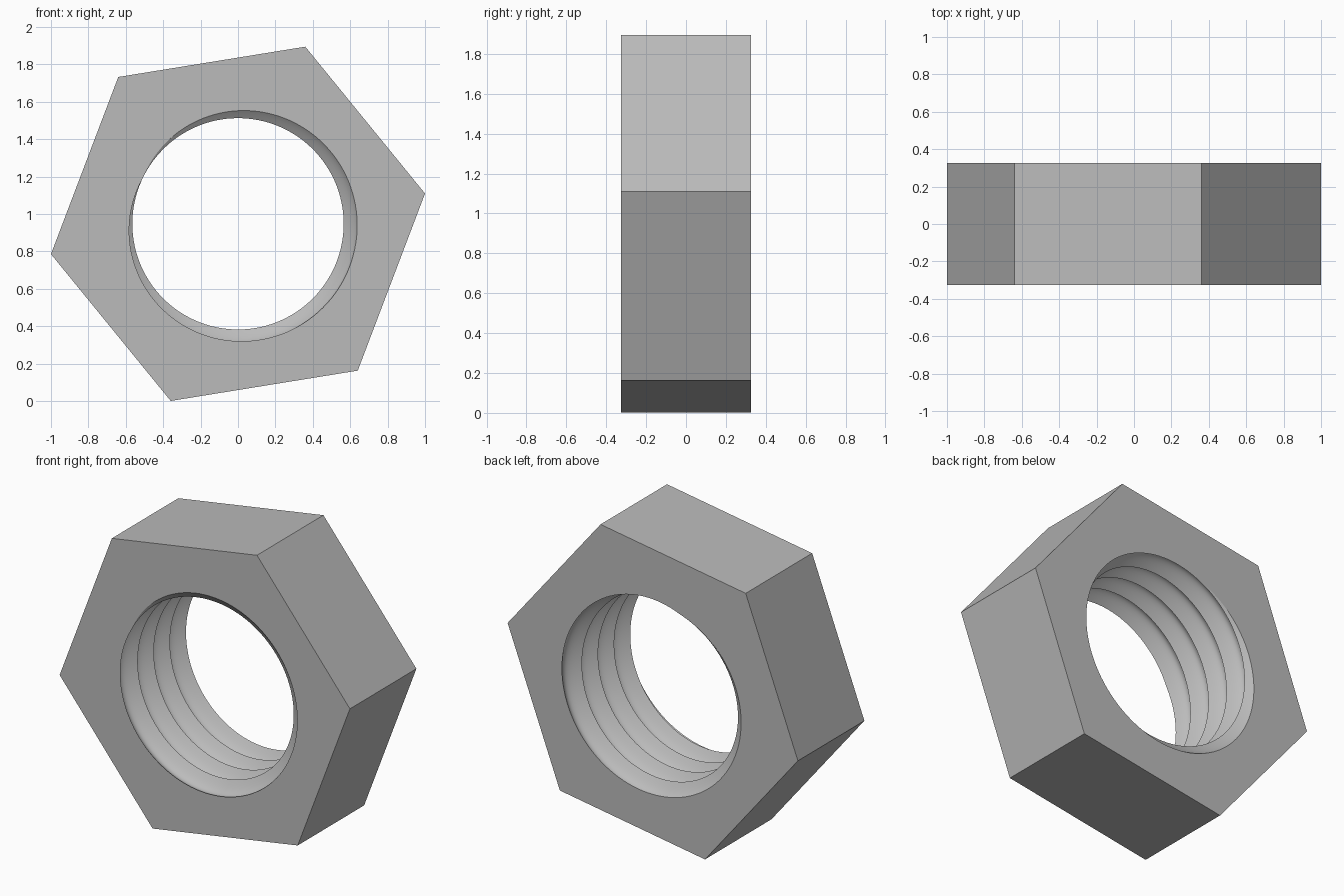
import bpy, bmesh, math

if "Cube" in bpy.data.objects:
    bpy.data.objects.remove(bpy.data.objects["Cube"])

H = 0.327                     # half thickness
CZ = 0.948                    # height of the hole axis
R_HEX = 1.013                 # corner radius
ROT = math.radians(9.2)       # angle of the first corner
R_MIN, DEPTH = 0.565, 0.074   # crest radius and thread depth
TURNS = 4.128
PITCH = 2 * H / TURNS
START = math.radians(25)      # thread phase at the front face
N, K = 120, 16                # columns round the hole, rows per thread turn
TAU = 2 * math.pi


def hex_radius(a):
    """Distance from the axis to the hexagon side; a is measured from a corner."""
    m = a % (math.pi / 3)
    return R_HEX * math.cos(math.pi / 6) / math.cos(m - math.pi / 6)


def point(bm, r, t, y):
    return bm.verts.new((r * math.cos(t), y, CZ + r * math.sin(t)))


bm = bmesh.new()

# One column per angle: outer front, thread rows following the helix, outer back
columns = []
for i in range(N + 1):
    a = TAU * (i % N) / N
    t = ROT + TAU * i / N
    col = [point(bm, hex_radius(a), t, -H)]
    for k in range(7 * K + 1):
        y = -H + PITCH * (TAU * k / K - t - START) / TAU
        y = max(-H, min(H, y))
        phase = t + START + TAU * (y + H) / PITCH
        r = R_MIN + DEPTH * abs(math.cos(phase / 2))   # round valley, sharp crest
        col.append(point(bm, r, t, y))
    col.append(point(bm, hex_radius(a), t, H))
    columns.append(col)

# Skin neighbouring columns, closing each one along the hexagon side
for c0, c1 in zip(columns, columns[1:]):
    n = len(c0)
    for j in range(n):
        q = (j + 1) % n
        bm.faces.new((c0[j], c0[q], c1[q], c1[j]))

bmesh.ops.remove_doubles(bm, verts=bm.verts[:], dist=1e-5)
bmesh.ops.recalc_face_normals(bm, faces=bm.faces[:])

mesh = bpy.data.meshes.new("hex_nut")
bm.to_mesh(mesh)
bm.free()
nut = bpy.data.objects.new("hex_nut", mesh)
bpy.context.collection.objects.link(nut)

# Plain grey metal
mat = bpy.data.materials.new("grey_metal")
mat.diffuse_color = (0.5, 0.5, 0.5, 1)
mat.use_nodes = True
mat.node_tree.nodes["Principled BSDF"].inputs["Base Color"].default_value = mat.diffuse_color
mesh.materials.append(mat)

# Smooth thread, sharp crests and hexagon edges
bpy.context.view_layer.objects.active = nut
nut.select_set(True)
bpy.ops.object.shade_smooth_by_angle(angle=math.radians(28))
